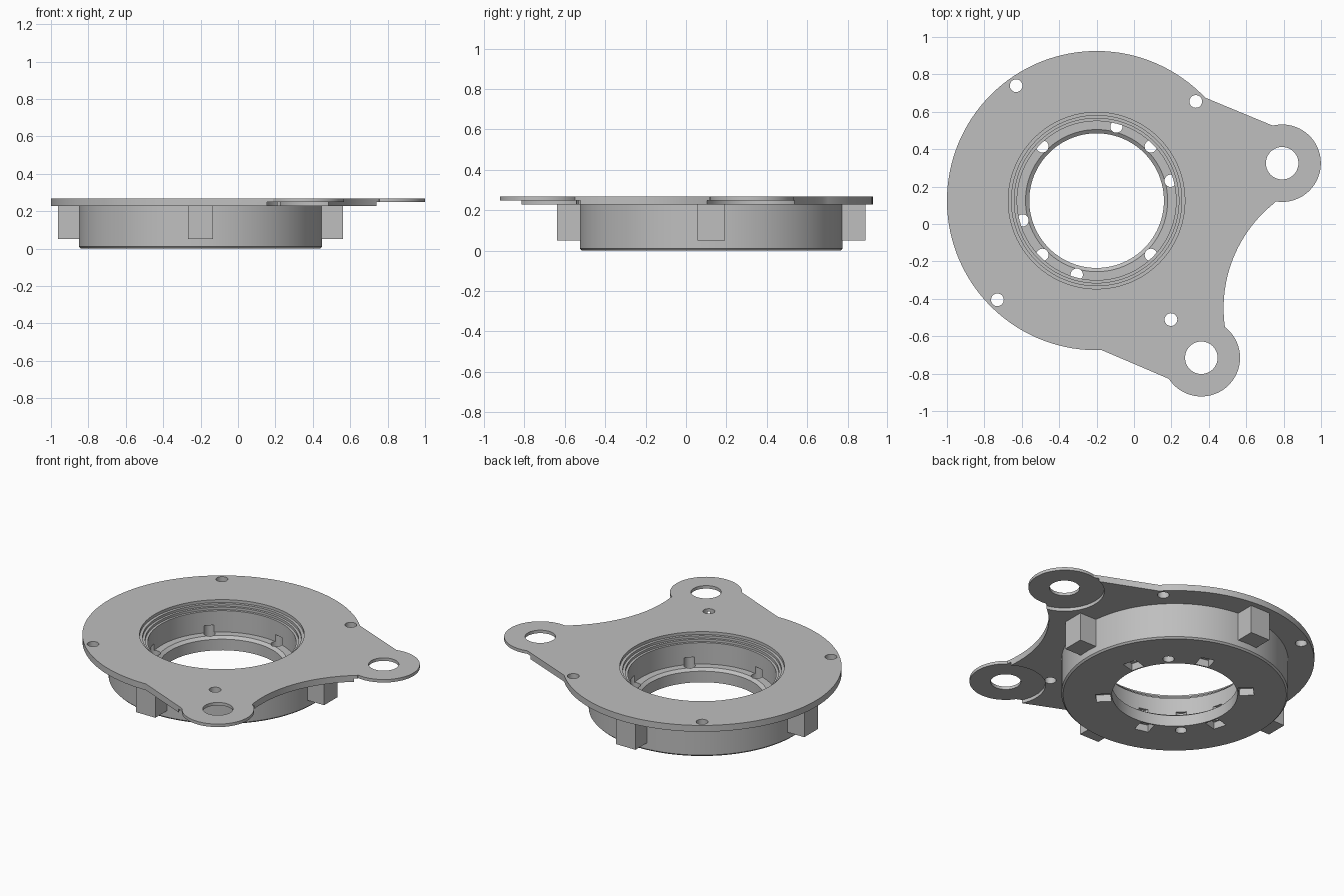
import bpy, bmesh
from math import cos, sin, radians, tau
from mathutils import Matrix, Vector

cube = bpy.data.objects.get("Cube")
if cube:
    bpy.data.objects.remove(cube, do_unlink=True)

CENTRE = Vector((-0.20, 0.125, 0))
EARS = [Vector((0.792, 0.325, 0)), Vector((0.36, -0.715, 0))]
EAR_R = 0.207
PLATE_LOW, PLATE_TOP = 0.228, 0.268

grey = bpy.data.materials.new("plain_grey")
grey.use_nodes = True
colour = (0.52, 0.52, 0.52, 1)
grey.diffuse_color = colour
grey.node_tree.nodes["Principled BSDF"].inputs["Base Color"].default_value = colour


def make_object(name, bm):
    bmesh.ops.recalc_face_normals(bm, faces=bm.faces)
    mesh = bpy.data.meshes.new(name)
    bm.to_mesh(mesh)
    bm.free()
    mesh.materials.append(grey)
    obj = bpy.data.objects.new(name, mesh)
    bpy.context.collection.objects.link(obj)
    return obj


def polar(origin, radius, degrees):
    a = radians(degrees)
    return origin + Vector((radius * cos(a), radius * sin(a), 0))


def arc(origin, radius, start, end, steps):
    return [polar(origin, radius, start + (end - start) * i / steps) for i in range(steps + 1)]


def add_cylinder(bm, at, radius, low, high, segments=32):
    place = Matrix.Translation((at.x, at.y, (low + high) / 2))
    bmesh.ops.create_cone(bm, cap_ends=True, segments=segments, radius1=radius,
                          radius2=radius, depth=high - low, matrix=place)


def add_box(bm, distance, degrees, size, low, high):
    """Box standing at a polar position around the ring centre."""
    place = (Matrix.Translation(CENTRE) @ Matrix.Rotation(radians(degrees), 4, "Z")
             @ Matrix.Translation((distance, 0, (low + high) / 2))
             @ Matrix.Diagonal((size[0], size[1], high - low, 1)))
    bmesh.ops.create_cube(bm, size=1, matrix=place)


def cut(target, bm):
    """Subtract the cutter mesh and discard it."""
    cutter = make_object("cutter", bm)
    cutter.hide_render = True
    mod = target.modifiers.new("cut", "BOOLEAN")
    mod.operation = "DIFFERENCE"
    mod.solver = "EXACT"
    mod.object = cutter
    bpy.context.view_layer.objects.active = target
    bpy.ops.object.modifier_apply(modifier=mod.name)
    bpy.data.objects.remove(cutter, do_unlink=True)


# Mounting plate: large disc blended into two ears
hollow = Vector((1.197, -0.45, 0))
outline = (arc(CENTRE, 0.80, 43.5, 272, 80)
           + arc(EARS[1], EAR_R, 213, 414, 40)
           + arc(hollow, 0.718, 188, 128, 24)
           + arc(EARS[0], EAR_R, -100, 104, 40))
bm = bmesh.new()
face = bm.faces.new([bm.verts.new((p.x, p.y, PLATE_LOW)) for p in outline])
top = bmesh.ops.extrude_face_region(bm, geom=[face])
bmesh.ops.translate(bm, vec=(0, 0, PLATE_TOP - PLATE_LOW),
                    verts=[v for v in top["geom"] if isinstance(v, bmesh.types.BMVert)])
plate = make_object("mounting_plate", bm)

# Centre opening, ear holes and screw holes
bm = bmesh.new()
add_cylinder(bm, CENTRE, 0.472, 0.1, 0.4, 96)
for ear in EARS:
    add_cylinder(bm, ear, 0.087, 0.1, 0.4, 48)
for angle in (45, 125, 225, -58):
    add_cylinder(bm, polar(CENTRE, 0.75, angle), 0.034, 0.1, 0.4)
cut(plate, bm)

# Thinned underside of the ears
bm = bmesh.new()
for ear in EARS:
    add_cylinder(bm, ear, 0.228, 0.1, 0.249, 64)
cut(plate, bm)

# Round housing with stepped bore
profile = [(0.36, 0), (0.64, 0), (0.65, 0.01), (0.65, 0.235), (0.472, 0.235),
           (0.472, 0.25), (0.455, 0.25), (0.455, 0.235), (0.44, 0.235),
           (0.44, 0.22), (0.425, 0.22), (0.425, 0.085), (0.38, 0.085), (0.36, 0.07)]
SEGMENTS = 96
bm = bmesh.new()
rings = []
for i in range(SEGMENTS):
    a = tau * i / SEGMENTS
    rings.append([bm.verts.new(CENTRE + Vector((r * cos(a), r * sin(a), z))) for r, z in profile])
for i, ring in enumerate(rings):
    following = rings[(i + 1) % SEGMENTS]
    for j in range(len(profile)):
        k = (j + 1) % len(profile)
        bm.faces.new((ring[j], ring[k], following[k], following[j]))
housing = make_object("housing", bm)

# Screw holes through the inner ledge
bm = bmesh.new()
nut_angles = range(15, 360, 60)
for angle in [*nut_angles, 45, 225]:
    add_cylinder(bm, polar(CENTRE, 0.41, angle), 0.033, -0.1, 0.13, 24)
cut(housing, bm)

# Square nut pockets in the underside
bm = bmesh.new()
for angle in nut_angles:
    add_box(bm, 0.41, angle, (0.085, 0.085), -0.1, 0.045)
cut(housing, bm)

# Four outer blocks
blocks = []
for name, angle in (("left", 0), ("back", 90), ("right", 180), ("front", 270)):
    bm = bmesh.new()
    add_box(bm, 0.695, angle, (0.135, 0.135), 0.05, 0.235)
    blocks.append(make_object(name + "_block", bm))

# Smooth round walls, crisp edges
bpy.ops.object.select_all(action="DESELECT")
for obj in (plate, housing):
    obj.select_set(True)
bpy.context.view_layer.objects.active = plate
bpy.ops.object.shade_smooth_by_angle(angle=radians(30))
